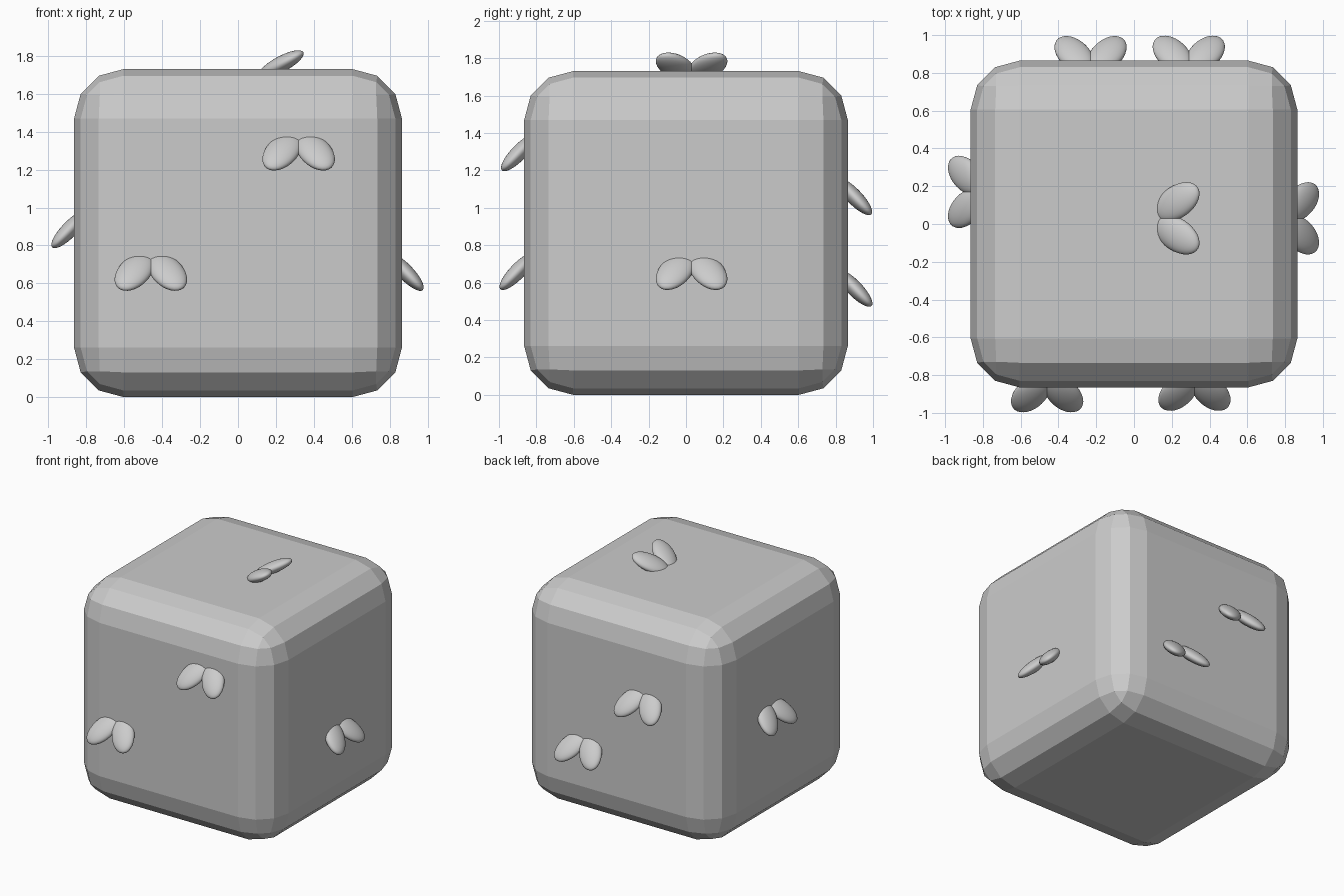
import bpy, bmesh
from math import radians, sin, cos
from mathutils import Matrix, Vector

if "Cube" in bpy.data.objects:
    bpy.data.objects.remove(bpy.data.objects["Cube"])

HALF = 0.865

# Rounded block body, faceted bevel
bpy.ops.mesh.primitive_cube_add(size=2 * HALF, location=(0, 0, HALF))
body = bpy.context.object
body.name = "block_body"
bevel = body.modifiers.new("rounded_edges", 'BEVEL')
bevel.width = 0.26
bevel.segments = 3
bevel.limit_method = 'NONE'


def leaf_pair(name, centre, outward, lean, tilt):
    """Two flat ellipsoid leaves spread in a V, leaning away from a face."""
    n, d = Vector(outward), Vector(lean)
    t = radians(tilt)
    along = d * cos(t) + n * sin(t)
    side = n.cross(d)
    normal = along.cross(side)
    frame = Matrix((along, side, normal)).transposed().to_4x4()
    bm = bmesh.new()
    for s in (1, -1):
        m = (Matrix.Translation((0, s * 0.087, 0))
             @ Matrix.Rotation(s * radians(30), 4, 'Z')
             @ Matrix.Diagonal((0.145, 0.087, 0.042, 1)))
        bmesh.ops.create_uvsphere(bm, u_segments=32, v_segments=16, radius=1, matrix=m)
    for f in bm.faces:
        f.smooth = True
    me = bpy.data.meshes.new(name)
    bm.to_mesh(me)
    bm.free()
    ob = bpy.data.objects.new(name, me)
    ob.matrix_world = Matrix.Translation(centre) @ frame
    bpy.context.collection.objects.link(ob)


DOWN = (0, 0, -1)
# Leaf pairs on the front, back, sides and top
leaf_pair("front_leaves_low", (-0.46, -0.90, 0.66), (0, -1, 0), DOWN, 44)
leaf_pair("front_leaves_high", (0.32, -0.892, 1.295), (0, -1, 0), DOWN, 44)
leaf_pair("back_leaves_high", (-0.23, 0.898, 1.06), (0, 1, 0), DOWN, 44)
leaf_pair("back_leaves_low", (0.29, 0.90, 0.57), (0, 1, 0), DOWN, 44)
leaf_pair("left_leaves", (-0.888, 0.17, 0.885), (-1, 0, 0), DOWN, 44)
leaf_pair("right_leaves", (0.883, 0.03, 0.66), (1, 0, 0), DOWN, 44)
leaf_pair("top_leaves", (0.228, 0.03, 1.757), (0, 0, 1), (1, 0, 0), 28)
